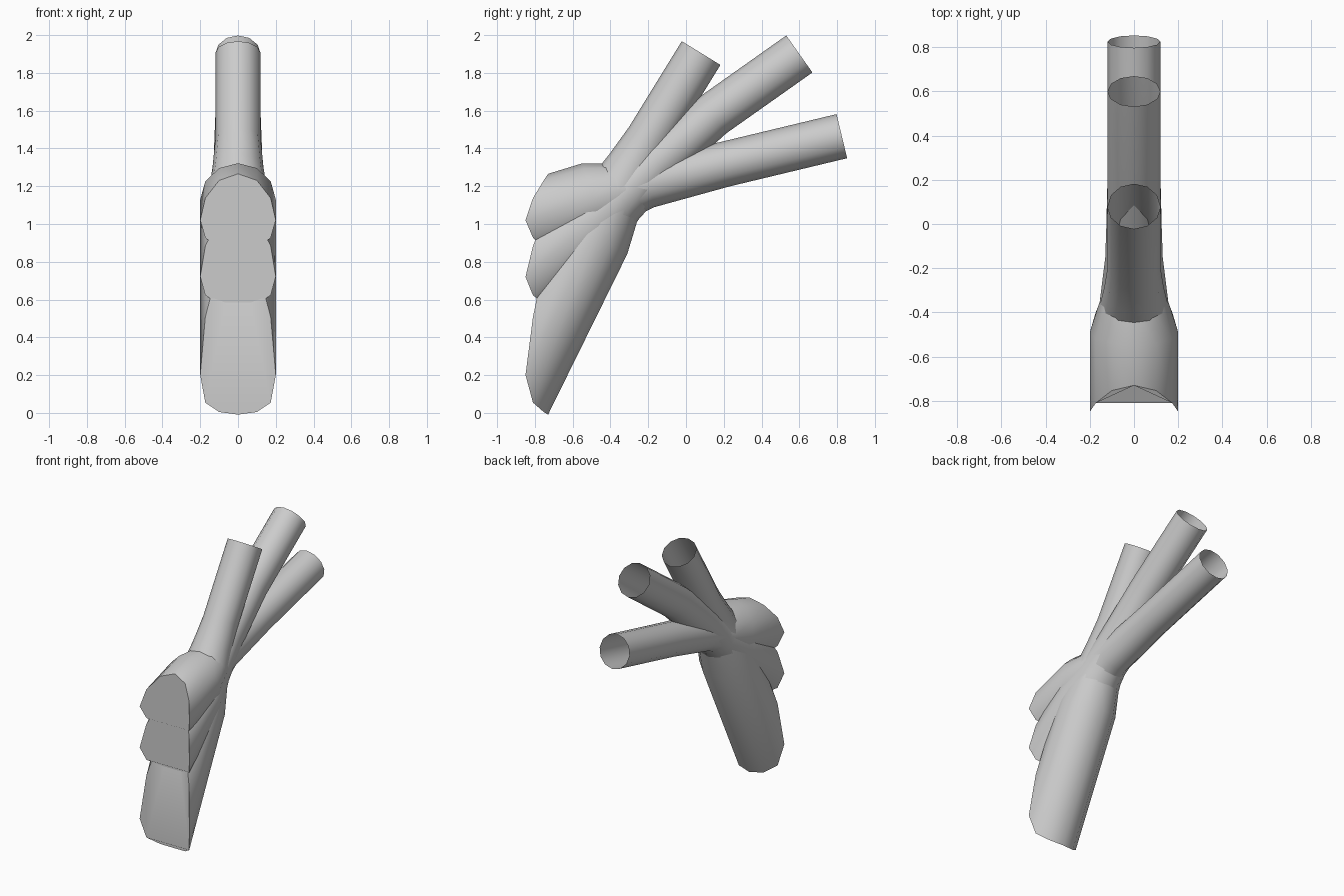
import bpy, bmesh, math
from mathutils import Vector

if "Cube" in bpy.data.objects:
    bpy.data.objects.remove(bpy.data.objects["Cube"])

SIDES = 12
grey = bpy.data.materials.new("light_grey")
grey.diffuse_color = (0.6, 0.6, 0.6, 1)
grey.use_nodes = True
grey.node_tree.nodes["Principled BSDF"].inputs["Base Color"].default_value = grey.diffuse_color


def front_y(x):
    """Rounded hollow that trims the front ends."""
    r = 0.227
    return -0.73 - (r - math.sqrt(r * r - x * x))


def tube(name, stations):
    """Tapered tube along (y, z, radius) stations, capped in front, open behind."""
    bm = bmesh.new()
    pts = [Vector((0, y, z)) for y, z, r in stations]
    rings = []
    for i, (y, z, r) in enumerate(stations):
        a, b = pts[max(i - 1, 0)], pts[min(i + 1, len(pts) - 1)]
        d = (b - a).normalized()
        up = Vector((0, -d.z, d.y))
        ring = []
        for k in range(SIDES):
            t = 2 * math.pi * k / SIDES
            p = pts[i] + Vector((r * math.cos(t), 0, 0)) + up * r * math.sin(t)
            if i == 0:  # slide along the axis onto the trimming hollow
                p += d * (front_y(p.x) - p.y) / d.y
            ring.append(bm.verts.new(p))
        rings.append(ring)
    for a, b in zip(rings, rings[1:]):
        for k in range(SIDES):
            n = (k + 1) % SIDES
            bm.faces.new((a[k], b[k], b[n], a[n])).smooth = True
    bm.faces.new(rings[0])
    bm.normal_update()
    if bm.faces[:][-1].normal.y > 0:
        bmesh.ops.reverse_faces(bm, faces=bm.faces[:])
    me = bpy.data.meshes.new(name)
    bm.to_mesh(me)
    bm.free()
    me.materials.append(grey)
    ob = bpy.data.objects.new(name, me)
    bpy.context.collection.objects.link(ob)
    bpy.context.view_layer.objects.active = ob
    ob.select_set(True)
    bpy.ops.object.shade_smooth_by_angle(angle=math.radians(40))
    ob.select_set(False)


# Three tubes crossing at one hub, wide in front and narrow behind
tube("shallow_tube", [(-0.85, 1.02, 0.2), (-0.49, 1.13, 0.2), (-0.35, 1.17, 0.155),
                      (-0.2, 1.215, 0.13), (0.2, 1.315, 0.12), (0.825, 1.465, 0.12)])
tube("middle_tube", [(-0.85, 0.72, 0.2), (-0.49, 1.02, 0.2), (-0.35, 1.145, 0.155),
                     (-0.15, 1.325, 0.13), (0.14, 1.575, 0.12), (0.60, 1.90, 0.12)])
tube("steep_tube", [(-0.85, 0.2, 0.2), (-0.49, 0.93, 0.2), (-0.37, 1.17, 0.155),
                    (-0.29, 1.30, 0.135), (-0.2, 1.45, 0.12), (0.08, 1.905, 0.12)])
